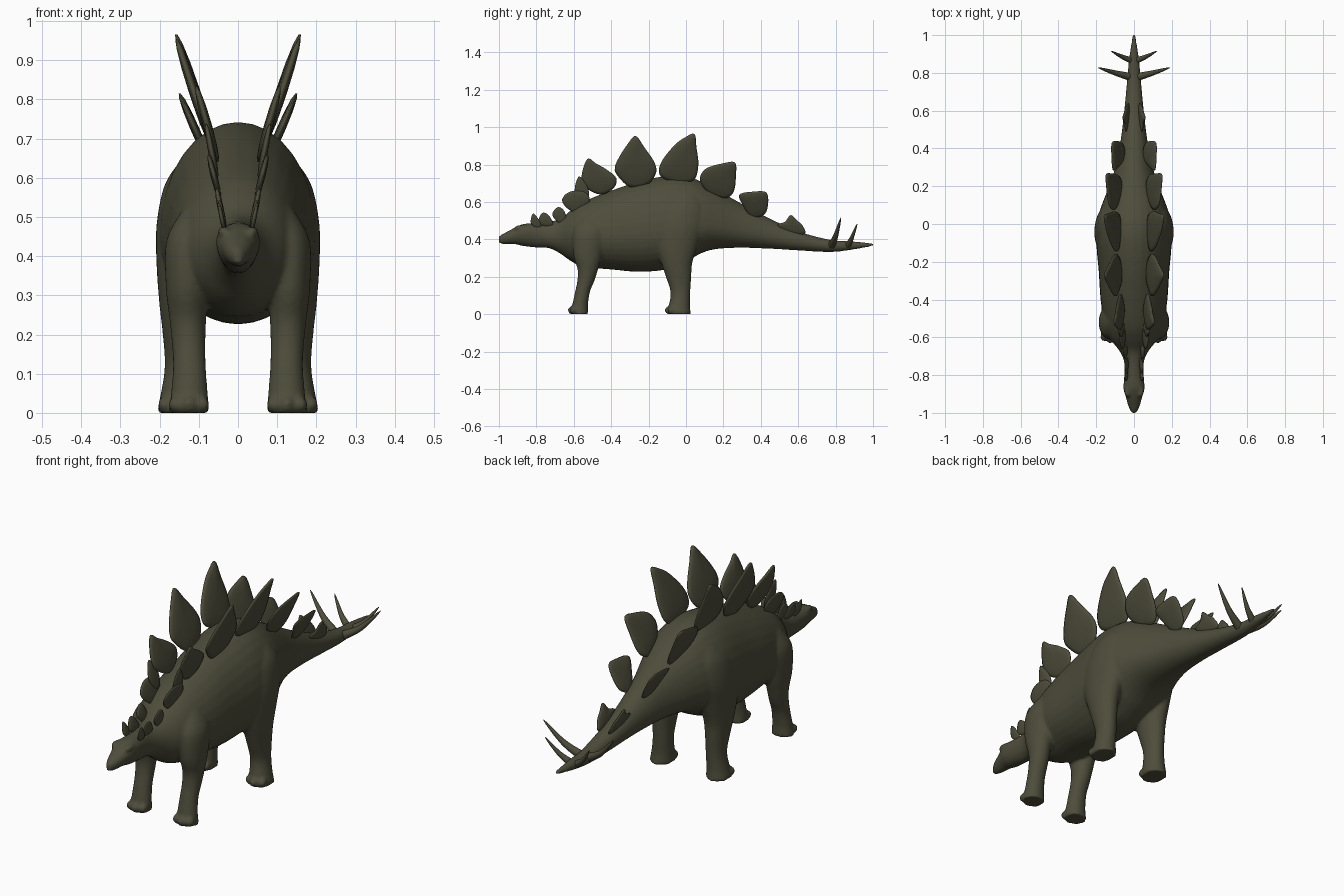
import bpy, bmesh, math
from mathutils import Vector, Matrix

hide = bpy.data.materials.new("dark olive hide")
hide.diffuse_color = (0.075, 0.073, 0.044, 1)


def catmull(pts, steps, closed=False):
    """Smooth path through tuples of any length."""
    n, out = len(pts), []
    for i in range(n if closed else n - 1):
        if closed:
            q = [pts[(i + k) % n] for k in (-1, 0, 1, 2)]
        else:
            q = [pts[min(max(i + k, 0), n - 1)] for k in (-1, 0, 1, 2)]
        for s in range(steps):
            t = s / steps
            out.append(tuple(0.5 * (2 * b + (c - a) * t + (2 * a - 5 * b + 4 * c - d) * t * t
                                    + (3 * b - a - 3 * c + d) * t ** 3) for a, b, c, d in zip(*q)))
    if not closed:
        out.append(tuple(pts[-1]))
    return out


def loft(bm, rings):
    """Skin a list of rings and cap both ends."""
    vs = [[bm.verts.new(p) for p in r] for r in rings]
    n = len(vs[0])
    for a, b in zip(vs, vs[1:]):
        for i in range(n):
            j = (i + 1) % n
            bm.faces.new((a[i], a[j], b[j], b[i]))
    bm.faces.new(vs[0][::-1])
    bm.faces.new(vs[-1])


def finish(bm, name, mirror=False):
    bmesh.ops.recalc_face_normals(bm, faces=bm.faces)
    for f in bm.faces:
        f.smooth = True
    me = bpy.data.meshes.new(name)
    bm.to_mesh(me)
    bm.free()
    me.materials.append(hide)
    ob = bpy.data.objects.new(name, me)
    bpy.context.collection.objects.link(ob)
    if mirror:
        ob.modifiers.new("mirror", 'MIRROR')
    return ob


def blob(bm, loc, size):
    m = Matrix.Translation(loc) @ Matrix.Diagonal((*size, 1))
    bmesh.ops.create_uvsphere(bm, u_segments=16, v_segments=10, radius=1, matrix=m)


ANG = [2 * math.pi * i / 32 for i in range(32)]

# Head, trunk and tail: y, top z, bottom z, half width, height of the widest point
spine = [
    (-1.0, .418, .378, .012, .40), (-.965, .437, .374, .030, .41), (-.915, .463, .374, .044, .425),
    (-.87, .482, .364, .056, .44), (-.80, .488, .356, .051, .43), (-.73, .495, .352, .052, .42),
    (-.67, .512, .322, .078, .42), (-.61, .56, .28, .125, .42), (-.54, .605, .25, .152, .42),
    (-.41, .657, .24, .176, .42), (-.25, .71, .226, .187, .43), (-.10, .74, .24, .20, .45),
    (0, .737, .28, .195, .46), (.08, .71, .325, .178, .47), (.16, .668, .348, .148, .47),
    (.29, .595, .355, .102, .45), (.45, .51, .35, .070, .42), (.61, .44, .34, .051, .39),
    (.77, .398, .332, .036, .365), (.88, .39, .343, .026, .366), (1.003, .38, .364, .007, .372)]
body = bmesh.new()
rings = []
for y, zt, zb, w, zm in catmull(spine, 4):
    rings.append([(w * math.cos(a), y, zm + math.sin(a) * (zt - zm if math.sin(a) > 0 else zm - zb))
                  for a in ANG])
loft(body, rings)

# Legs: z, centre x, centre y, half width, half length
hind_leg = [(.64, .11, .0, .04, .06), (.58, .125, -.015, .063, .11), (.48, .135, -.035, .073, .135),
            (.38, .14, -.05, .068, .118), (.28, .143, -.05, .058, .085), (.2, .143, -.04, .049, .068),
            (.12, .143, -.03, .044, .053), (.05, .148, -.035, .049, .056), (0, .152, -.038, .056, .064)]
front_leg = [(.52, .10, -.5, .04, .06), (.44, .125, -.515, .058, .09), (.32, .13, -.525, .054, .078),
             (.24, .128, -.525, .047, .055), (.18, .126, -.535, .043, .046), (.12, .124, -.553, .042, .040),
             (.05, .124, -.566, .047, .042), (0, .125, -.57, .053, .048)]
for leg in (hind_leg, front_leg):
    foot = leg[-1]
    for s in (-1, 1):
        loft(body, [[(s * cx + rx * math.cos(a), cy + ry * math.sin(a), z) for a in ANG]
                    for z, cx, cy, rx, ry in catmull(leg, 4)])
        # toes
        for k in (-1, 0, 1):
            blob(body, (s * foot[1] + k * .034, foot[2] - foot[4] * (.86 - .25 * abs(k)), .021),
                 (.019, .022, .021))
# brow ridges
for s in (-1, 1):
    blob(body, (s * .036, -.885, .462), (.016, .035, .014))

ob = finish(body, "body_with_legs")
rm = ob.modifiers.new("blend", 'REMESH')
rm.mode = 'VOXEL'
rm.voxel_size = 0.008
rm.use_smooth_shade = True
sm = ob.modifiers.new("soften", 'SMOOTH')
sm.factor = 0.5
sm.iterations = 5


# Back plates: mirrored leaf shapes in a plane leaning outward
def plate(name, x0, slope, thick, outline):
    pts = catmull(outline, 5, True)
    cy = sum(p[0] for p in pts) / len(pts)
    cz = sum(p[1] for p in pts) / len(pts)
    zb = min(p[1] for p in outline)

    def ring(k, off):
        r = []
        for y, z in pts:
            yy, zz = cy + (y - cy) * k, cz + (z - cz) * k
            r.append((x0 + slope * (zz - zb) + off, yy, zz))
        return r
    bm = bmesh.new()
    loft(bm, [ring(k, o * thick) for k, o in
              ((.05, -1), (.5, -.9), (.85, -.6), (1, -.2), (1, .2), (.85, .6), (.5, .9), (.05, 1))])
    finish(bm, name, True)


plate("shoulder_plate", .066, .33, .014,
      [(-.30, .68), (-.37, .745), (-.38, .785), (-.36, .835), (-.315, .905), (-.27, .953),
       (-.225, .895), (-.168, .81), (-.162, .75), (-.21, .69)])
plate("hip_plate", .07, .33, .014,
      [(-.03, .70), (-.12, .725), (-.145, .765), (-.125, .825), (-.06, .905), (-.005, .945),
       (.045, .963), (.056, .89), (.066, .80), (.045, .72)])
plate("rump_plate", .065, .43, .012,
      [(.21, .62), (.13, .645), (.085, .69), (.076, .735), (.11, .78), (.20, .807),
       (.262, .81), (.267, .74), (.255, .655)])
plate("tail_base_plate", .05, .5, .011,
      [(.35, .52), (.30, .59), (.286, .64), (.36, .655), (.43, .65), (.438, .58), (.415, .53)])
plate("tail_middle_plate", .028, .3, .009,
      [(.55, .43), (.49, .475), (.53, .495), (.56, .53), (.595, .50), (.622, .475), (.635, .43)])
plate("front_back_plate", .052, .28, .012,
      [(-.46, .64), (-.54, .68), (-.558, .74), (-.527, .83), (-.48, .805), (-.42, .77),
       (-.372, .725), (-.39, .67)])
plate("neck_base_rear_plate", .054, .2, .009,
      [(-.56, .60), (-.595, .66), (-.575, .735), (-.545, .71), (-.52, .66), (-.525, .61)])
plate("neck_base_plate", .045, .25, .009,
      [(-.58, .54), (-.64, .57), (-.662, .615), (-.62, .655), (-.55, .655), (-.515, .62), (-.53, .57)])
plate("neck_plate", .036, .2, .008,
      [(-.67, .48), (-.715, .53), (-.685, .572), (-.65, .55), (-.64, .49)])
plate("nape_plate", .033, .2, .007,
      [(-.75, .47), (-.79, .49), (-.77, .54), (-.735, .53), (-.71, .48)])
plate("head_plate", .034, .2, .006,
      [(-.80, .46), (-.83, .49), (-.818, .538), (-.79, .51), (-.775, .47)])


# Tail spikes: tapered tubes bending upward
def spike(name, base, mid, tip, radius):
    path = [Vector(p) for p in catmull([base, mid, tip], 8)]
    rings = []
    for i, p in enumerate(path):
        t = i / (len(path) - 1)
        d = path[min(i + 1, len(path) - 1)] - path[max(i - 1, 0)]
        rot = d.to_track_quat('Z', 'Y')
        r = radius * (1 - t) ** .8 + .001
        rings.append([p + rot @ Vector((r * math.cos(a), r * math.sin(a), 0)) for a in ANG[::2]])
    bm = bmesh.new()
    loft(bm, rings)
    finish(bm, name, True)


spike("front_tail_spike", (.005, .775, .36), (.10, .80, .418), (.19, .828, .515), .022)
spike("rear_tail_spike", (.003, .862, .36), (.062, .885, .405), (.12, .915, .482), .018)
